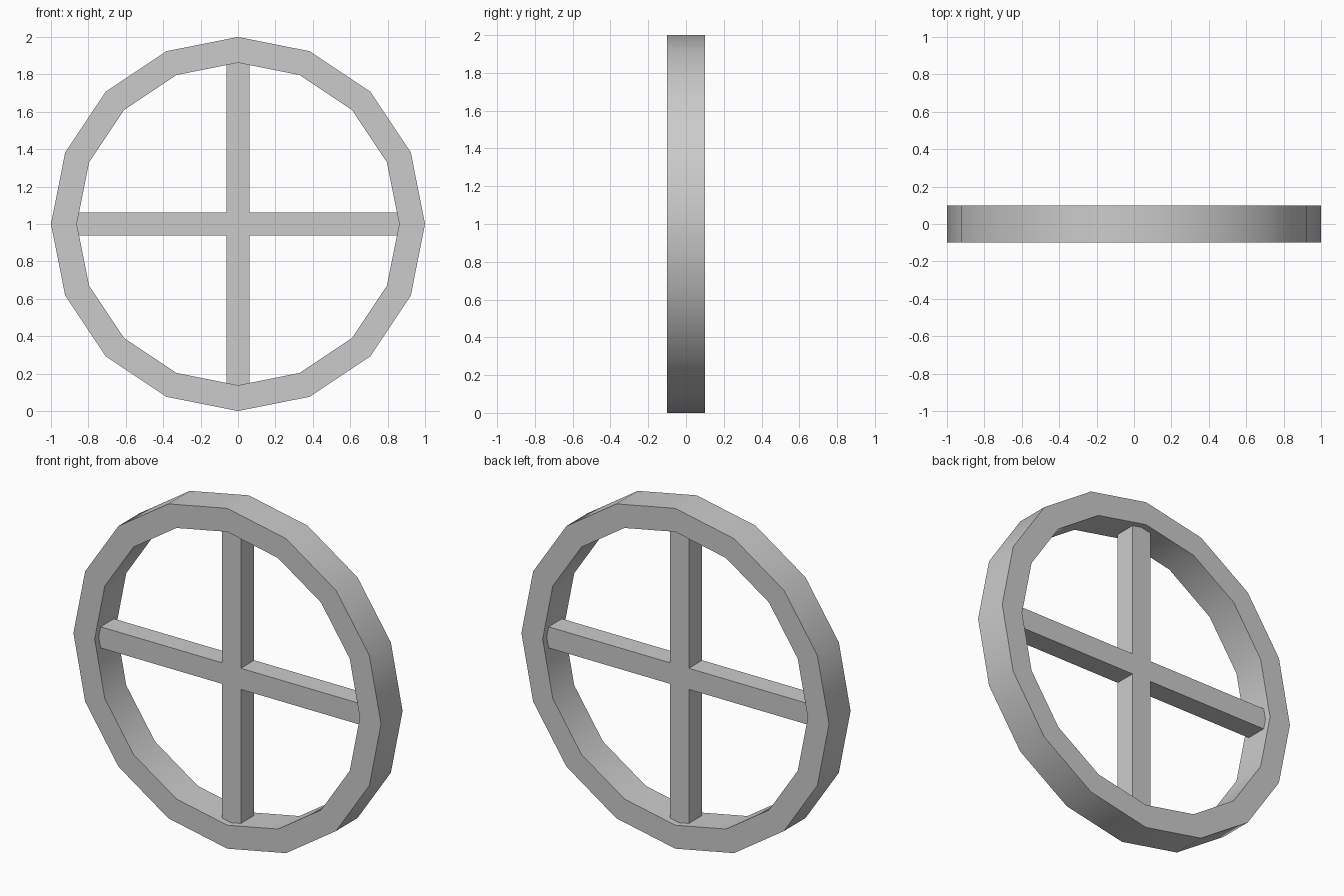
import bpy, bmesh, math

if "Cube" in bpy.data.objects:
    bpy.data.objects.remove(bpy.data.objects["Cube"])

SIDES = 16
CENTRE_Z = 1.0
R_OUT, R_IN, RIM_HALF = 1.0, 0.862, 0.1
SPOKE_HALF, SPOKE_REACH = 0.062, 0.88


def make_object(name, bm):
    bmesh.ops.recalc_face_normals(bm, faces=bm.faces)
    mesh = bpy.data.meshes.new(name)
    bm.to_mesh(mesh)
    bm.free()
    obj = bpy.data.objects.new(name, mesh)
    obj.location.z = CENTRE_Z
    bpy.context.collection.objects.link(obj)
    return obj


# Rim: rectangular section swept round in 16 segments
bm = bmesh.new()
section = [(R_IN, -RIM_HALF), (R_OUT, -RIM_HALF), (R_OUT, RIM_HALF), (R_IN, RIM_HALF)]
rings = []
for i in range(SIDES):
    a = 2 * math.pi * i / SIDES
    rings.append([bm.verts.new((r * math.cos(a), y, r * math.sin(a))) for r, y in section])
for i in range(SIDES):
    p, q = rings[i], rings[(i + 1) % SIDES]
    for k in range(4):
        n = (k + 1) % 4
        bm.faces.new((p[k], p[n], q[n], q[k]))
rim = make_object("rim", bm)
bpy.context.view_layer.objects.active = rim
rim.select_set(True)
bpy.ops.object.shade_smooth_by_angle(angle=math.radians(30))

# Spokes: one plus-shaped profile, extruded; the ends sink into the rim
bm = bmesh.new()
h, reach = SPOKE_HALF, SPOKE_REACH
profile = []
for i in range(4):
    c, s = round(math.cos(i * math.pi / 2)), round(math.sin(i * math.pi / 2))
    for x, z in ((reach, -h), (reach, h), (h, h)):
        profile.append(bm.verts.new((x * c - z * s, -h, x * s + z * c)))
face = bm.faces.new(profile)
extruded = bmesh.ops.extrude_face_region(bm, geom=[face])["geom"]
bmesh.ops.translate(bm, vec=(0, 2 * h, 0),
                    verts=[g for g in extruded if isinstance(g, bmesh.types.BMVert)])
make_object("cross_spokes", bm)
